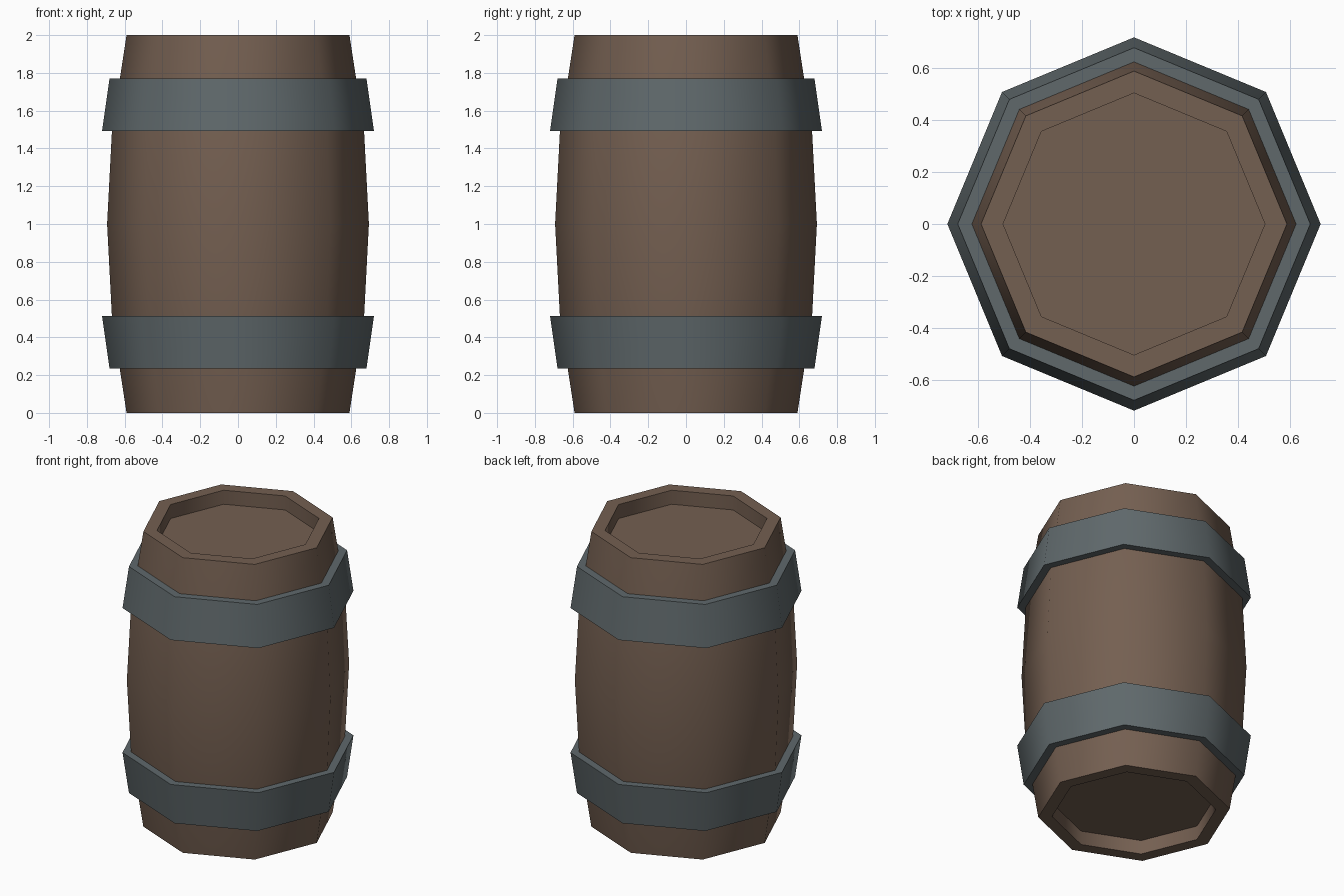
import bpy, bmesh, math

if "Cube" in bpy.data.objects:
    bpy.data.objects.remove(bpy.data.objects["Cube"])

SIDES = 8


def material(name, rgb):
    m = bpy.data.materials.new(name)
    m.diffuse_color = (*rgb, 1)
    m.use_nodes = True
    m.node_tree.nodes["Principled BSDF"].inputs["Base Color"].default_value = m.diffuse_color
    return m


def lathe(name, profile, mat, closed=False):
    """Revolve (radius, z) points into an eight-sided shell; cap open ends."""
    bm = bmesh.new()
    rings = [[bm.verts.new((r * math.cos(2 * math.pi * i / SIDES),
                            r * math.sin(2 * math.pi * i / SIDES), z))
              for i in range(SIDES)] for r, z in profile]
    pairs = list(zip(rings, rings[1:]))
    if closed:
        pairs.append((rings[-1], rings[0]))
    else:
        bm.faces.new(rings[0])
        bm.faces.new(rings[-1])
    for a, b in pairs:
        for i in range(SIDES):
            j = (i + 1) % SIDES
            bm.faces.new((a[i], a[j], b[j], b[i]))
    bmesh.ops.recalc_face_normals(bm, faces=bm.faces)
    me = bpy.data.meshes.new(name)
    bm.to_mesh(me)
    bm.free()
    ob = bpy.data.objects.new(name, me)
    bpy.context.collection.objects.link(ob)
    me.materials.append(mat)
    # Smooth around the sides, sharp at rims
    bpy.ops.object.select_all(action='DESELECT')
    bpy.context.view_layer.objects.active = ob
    ob.select_set(True)
    bpy.ops.object.shade_smooth_by_angle(angle=math.radians(50))
    return ob


wood = material("wood", (0.175, 0.115, 0.082))
iron = material("iron", (0.115, 0.14, 0.148))

# Bulging body with recessed lids at both ends
lower = [(0.505, 0.095), (0.505, 0), (0.59, 0), (0.667, 0.5)]
upper = [(r, 2 - z) for r, z in reversed(lower)]
lathe("barrel_body", lower + [(0.693, 1)] + upper, wood)

# Two flared hoops, mirrored about mid-height
hoop = [(0.62, 0.235), (0.68, 0.235), (0.72, 0.513), (0.66, 0.513)]
lathe("lower_hoop", hoop, iron, closed=True)
lathe("upper_hoop", [(r, 2.005 - z) for r, z in hoop], iron, closed=True)
